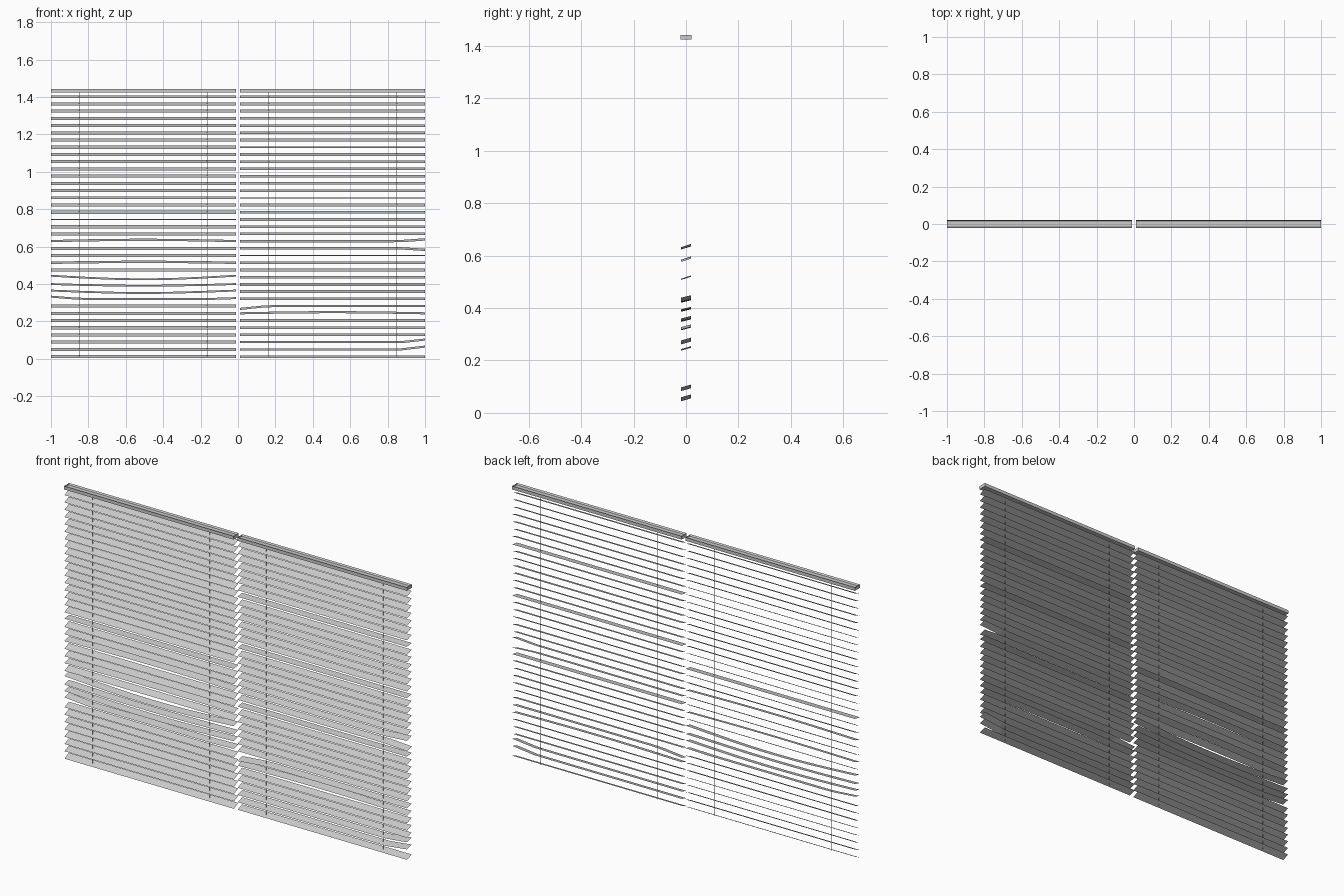
import bpy, bmesh, math, random

random.seed(4)
if "Cube" in bpy.data.objects:
    bpy.data.objects.remove(bpy.data.objects["Cube"], do_unlink=True)


def material(name, value):
    mat = bpy.data.materials.new(name)
    mat.use_nodes = True
    colour = (value, value, value, 1)
    mat.diffuse_color = colour
    mat.node_tree.nodes["Principled BSDF"].inputs["Base Color"].default_value = colour
    return mat


GREY = material("blind grey", 0.6)
INNER, OUTER = 0.011, 1.0
ROWS, TOP, PITCH = 37, 1.401, 0.0386
WIDTH = 0.04
RAIL_BOTTOM, RAIL_TOP, RAIL_HALF = 1.424, 1.442, 0.021


def finish(name, bm):
    mesh = bpy.data.meshes.new(name)
    bm.to_mesh(mesh)
    bm.free()
    mesh.materials.append(GREY)
    obj = bpy.data.objects.new(name, mesh)
    bpy.context.collection.objects.link(obj)


def box(bm, x0, x1, y0, y1, z0, z1):
    made = bmesh.ops.create_cube(bm, size=1)["verts"]
    bmesh.ops.scale(bm, vec=(x1 - x0, y1 - y0, z1 - z0), verts=made)
    bmesh.ops.translate(bm, vec=((x0 + x1) / 2, (y0 + y1) / 2, (z0 + z1) / 2), verts=made)


# Bend shapes: t runs 0..1 from the low-x end to the high-x end of a slat
def bow(depth, lift=0):
    return lambda t: lift + depth * math.sin(math.pi * t)


def kink(low=0, high=0):
    return lambda t: low * max(0, 0.15 - t) / 0.15 + high * max(0, t - 0.87) / 0.13


def straight(t):
    return 0


# Each bank: side, usual tilt, nearly flat rows, bent rows as (tilt, bend)
BANKS = {
    "right": (-1, 24, (17,),
              {20: (17, bow(0.007)), 23: (18, bow(0.005)), 25: (14, bow(-0.019, 0.008)),
               26: (14, bow(-0.009, 0.002)), 27: (14, bow(-0.013, 0.006)),
               28: (15, kink(0.012, 0.004))}),
    "left": (1, 21, (7, 14, 22),
             {20: (18, kink(high=0.009)), 21: (18, kink(high=-0.008)),
              29: (16, kink(low=-0.015)), 30: (16, bow(0.006)),
              34: (16, kink(high=0.014)), 35: (16, kink(high=0.015))}),
}

for bank, (side, usual, flat_rows, bent) in BANKS.items():
    x0, x1 = sorted((side * INNER, side * OUTER))

    # Head rail with a shallow channel along its top, closed by thin end caps
    bm = bmesh.new()
    box(bm, x0, x1, -RAIL_HALF, RAIL_HALF, RAIL_BOTTOM, RAIL_TOP)
    bm.normal_update()
    lid = [f for f in bm.faces if f.normal.z > 0.9]
    bmesh.ops.inset_region(bm, faces=lid, thickness=0.007)
    for v in lid[0].verts:
        v.co.x = x0 + 0.001 if v.co.x < (x0 + x1) / 2 else x1 - 0.001
        v.co.z -= 0.008
    finish(bank + "_head_rail", bm)

    # Tilted slats, some of them bent
    bm = bmesh.new()
    for row in range(ROWS):
        tilt, bend = bent.get(row, (usual + random.uniform(-2, 2), straight))
        if row in flat_rows:
            tilt = 8
        dy = math.cos(math.radians(tilt)) * WIDTH / 2
        dz = math.sin(math.radians(tilt)) * WIDTH / 2
        z = TOP - row * PITCH
        steps = 16 if row in bent else 1
        previous = None
        for i in range(steps + 1):
            t = i / steps
            x, h = x0 + (x1 - x0) * t, z + bend(t)
            pair = [bm.verts.new((x, -dy, h - dz)), bm.verts.new((x, dy, h + dz))]
            if previous:
                bm.faces.new((previous[0], pair[0], pair[1], previous[1]))
            previous = pair
    finish(bank + "_slats", bm)

    # Ladder cords through the slats
    bm = bmesh.new()
    for x in (0.164, 0.848):
        box(bm, side * x - 0.0008, side * x + 0.0008, -0.0008, 0.0008, 0.004, RAIL_BOTTOM)
    finish(bank + "_cords", bm)
